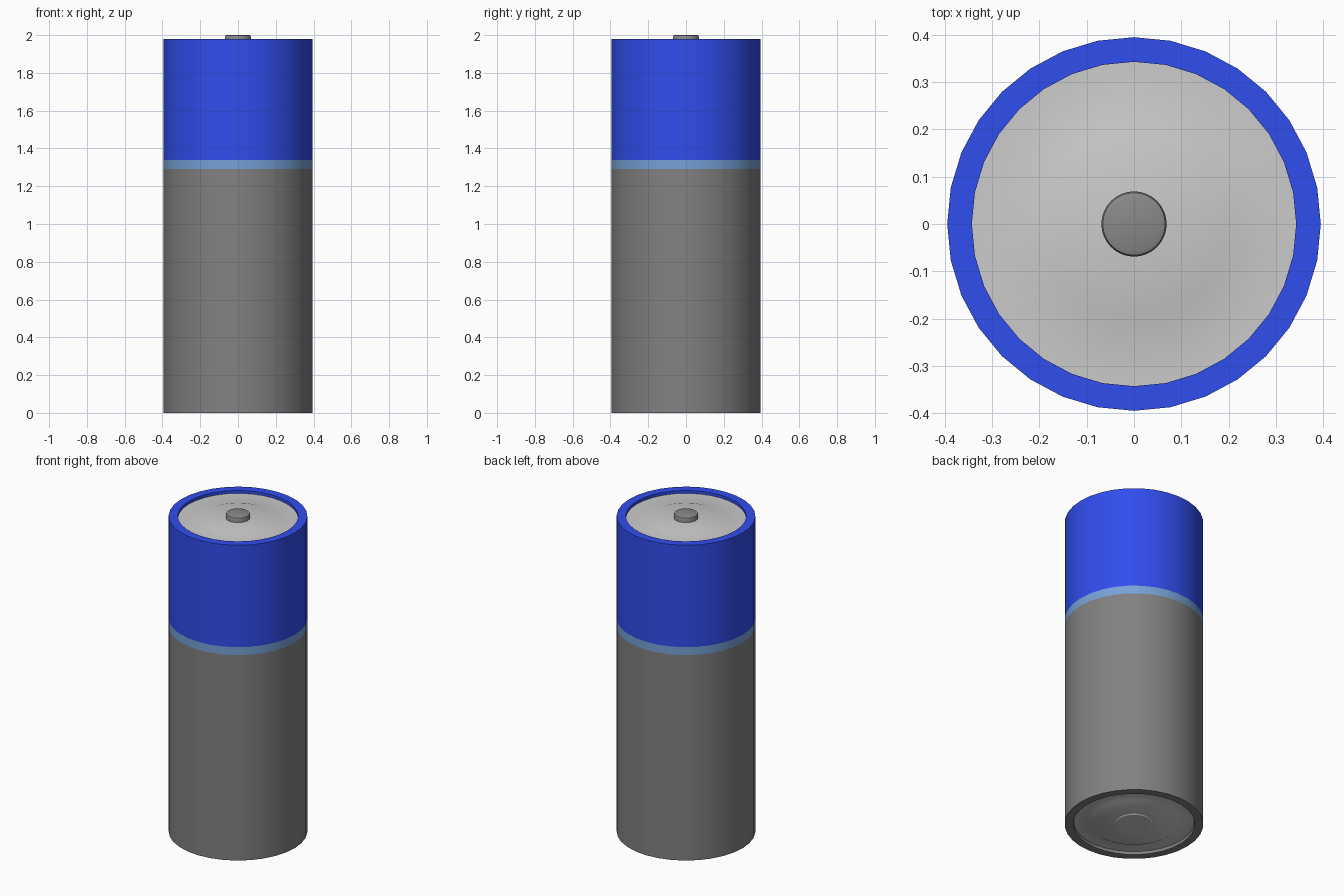
import bpy, bmesh, math

if "Cube" in bpy.data.objects:
    bpy.data.objects.remove(bpy.data.objects["Cube"])

R = 0.395      # outer radius
RIM = 0.343    # inner edge of both end rims


def lathe(name, profile, color=None, sides=32):
    """Revolve an (r, z) profile about z; r = 0 makes a pole."""
    bm = bmesh.new()
    rings = []
    for r, z in profile:
        if r == 0:
            rings.append([bm.verts.new((0, 0, z))] * sides)
        else:
            rings.append([bm.verts.new((r * math.cos(2 * math.pi * i / sides),
                                        r * math.sin(2 * math.pi * i / sides), z))
                          for i in range(sides)])
    for a, b in zip(rings, rings[1:]):
        for i in range(sides):
            j = (i + 1) % sides
            quad = list(dict.fromkeys((a[i], a[j], b[j], b[i])))
            bm.faces.new(quad)
    me = bpy.data.meshes.new(name)
    bm.to_mesh(me)
    bm.free()
    ob = bpy.data.objects.new(name, me)
    bpy.context.collection.objects.link(ob)
    if color:
        mat = bpy.data.materials.new(name + "_paint")
        mat.diffuse_color = (*color, 1)
        mat.use_nodes = True
        mat.node_tree.nodes["Principled BSDF"].inputs["Base Color"].default_value = mat.diffuse_color
        me.materials.append(mat)
    bpy.ops.object.select_all(action='DESELECT')
    ob.select_set(True)
    bpy.context.view_layer.objects.active = ob
    bpy.ops.object.shade_smooth_by_angle(angle=math.radians(30))
    return ob


# Grey lower casing with its bottom rim
lathe("lower_casing", [(RIM, 0.018), (RIM + 0.004, 0), (R, 0), (R, 1.29)],
      (0.22, 0.22, 0.22))

# Light blue stripe
lathe("stripe", [(R, 1.29), (R, 1.34)], (0.18, 0.36, 0.68))

# Blue upper sleeve, folded over as the top rim
lathe("upper_sleeve", [(R, 1.34), (R, 1.98), (RIM, 1.98), (RIM, 1.962)],
      (0.03, 0.075, 0.85))

# Recessed top plate with a raised step
lathe("top_plate", [(RIM, 1.962), (0.222, 1.962), (0.198, 1.97), (0, 1.97)])

# Rounded terminal button
lathe("terminal_button", [(0.069, 1.965), (0.069, 1.99), (0.066, 1.997),
                          (0.059, 2.0), (0, 2.0)], (0.25, 0.25, 0.25))

# Bottom contact plate with concentric steps
lathe("bottom_plate", [(0, 0.004), (0.1, 0.004), (0.106, 0.008), (0.155, 0.008),
                       (0.166, 0.012), (0.255, 0.012), (0.266, 0.018), (RIM, 0.018)])
